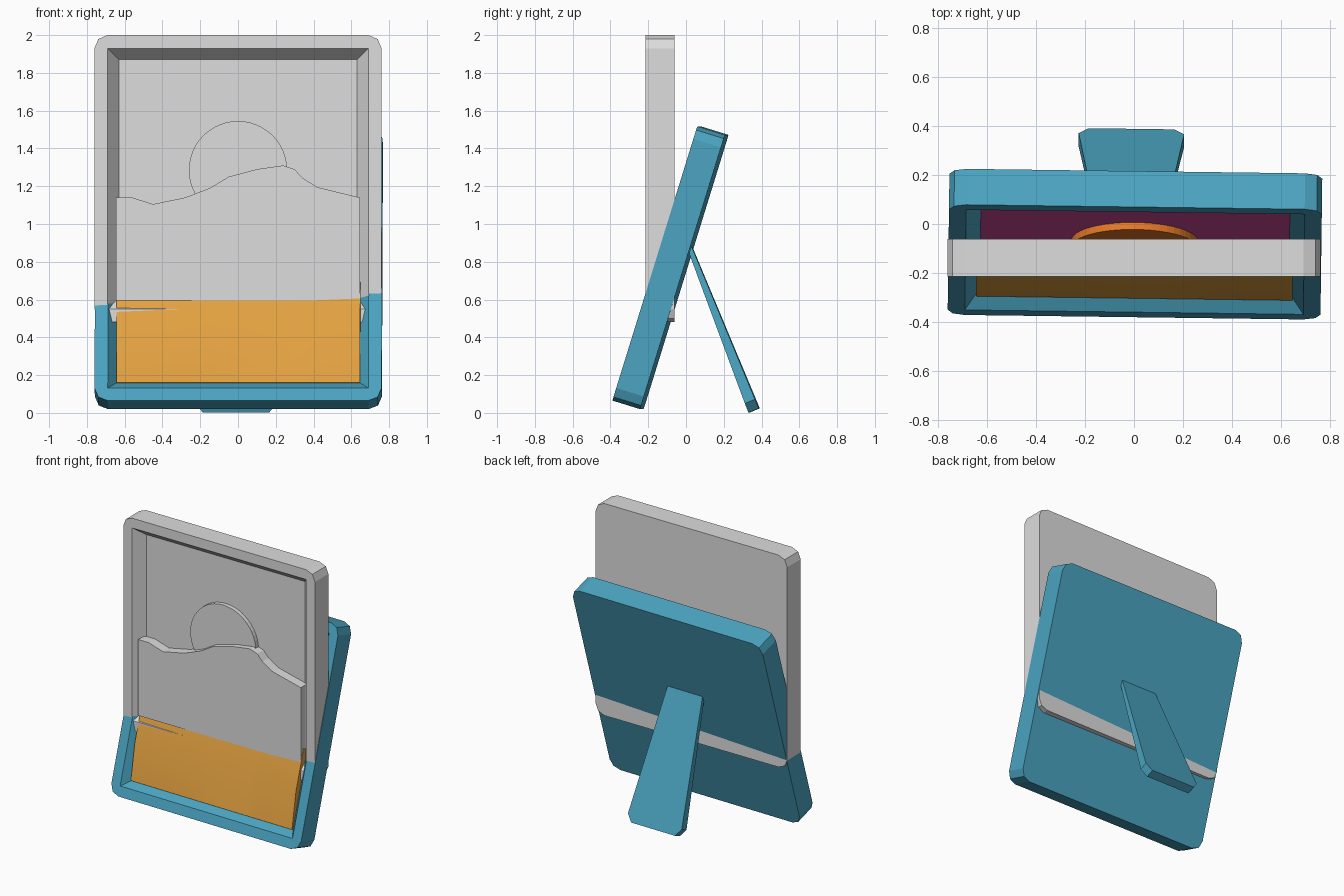
import bpy, bmesh, math
from mathutils import Matrix, Vector

if "Cube" in bpy.data.objects:
    bpy.data.objects.remove(bpy.data.objects["Cube"])


def material(name, rgb):
    m = bpy.data.materials.new(name)
    m.use_nodes = True
    col = [(c / 255) ** 2.2 for c in rgb] + [1]
    m.diffuse_color = col
    m.node_tree.nodes["Principled BSDF"].inputs["Base Color"].default_value = col
    return m


GREY = material("light grey", (220, 220, 220))
BLUE = material("teal blue", (76, 163, 192))
SAND = material("sand orange", (238, 168, 70))
SKY = material("magenta sky", (212, 75, 152))
SUN = material("sun orange", (250, 130, 48))

HALF, TALL, DEEP, RIM, RECESS = 0.76, 1.52, 0.153, 0.07, 0.075


def finish(name, bm, mats, matrix):
    bmesh.ops.recalc_face_normals(bm, faces=bm.faces)
    mesh = bpy.data.meshes.new(name)
    bm.to_mesh(mesh)
    bm.free()
    ob = bpy.data.objects.new(name, mesh)
    for m in mats:
        mesh.materials.append(m)
    bpy.context.collection.objects.link(ob)
    ob.matrix_world = matrix
    return ob


def bridge(bm, a, b):
    for i in range(len(a)):
        j = (i + 1) % len(a)
        bm.faces.new((a[i], a[j], b[j], b[i]))


def ring(bm, points, y):
    return [bm.verts.new((x, y, z)) for x, z in points]


def rounded_outline(r=0.07, steps=2):
    pts = []
    for k, (sx, sz) in enumerate([(1, 1), (-1, 1), (-1, -1), (1, -1)]):
        for s in range(steps + 1):
            a = math.pi / 2 * (k + s / steps)
            pts.append((sx * (HALF - r) + r * math.cos(a),
                        TALL / 2 + sz * (TALL / 2 - r) + r * math.sin(a)))
    return pts


def rectangle(inset):
    x, lo, hi = HALF - inset, inset, TALL - inset
    return [(x, hi), (-x, hi), (-x, lo), (x, lo)]


# Shadow-box frame: rounded slab with a sloped recess and a flat sky panel
def frame(name, body, sky, matrix):
    bm = bmesh.new()
    front, back = (ring(bm, rounded_outline(), y) for y in (0, DEEP))
    lip, floor = ring(bm, rectangle(RIM), 0), ring(bm, rectangle(RIM + 0.06), RECESS)
    bridge(bm, front, back)
    bm.faces.new(back)
    bridge(bm, lip, floor)
    bm.faces.new(floor).material_index = 1
    edges = []
    for loop in (front, lip):
        edges += [bm.edges.get((loop[i - 1], loop[i])) for i in range(len(loop))]
    bmesh.ops.triangle_fill(bm, edges=edges, use_beauty=True)
    finish(name, bm, [body, sky], matrix)


# Sun disc standing out from the sky
def sun(name, mat, matrix):
    bm = bmesh.new()
    circle = [(0.26 * math.cos(i * math.tau / 48), 0.805 + 0.26 * math.sin(i * math.tau / 48))
              for i in range(48)]
    a, b = ring(bm, circle, 0.045), ring(bm, circle, RECESS)
    bridge(bm, a, b)
    bm.faces.new(a)
    bm.faces.new(b)
    finish(name, bm, [mat], matrix)


# Dune slab: x, skyline height and crease height at each station
DUNE = [(-0.645, 0.66, 0.37), (-0.56, 0.66, 0.36), (-0.45, 0.625, 0.36), (-0.28, 0.66, 0.36),
        (-0.15, 0.71, 0.38), (-0.05, 0.77, 0.42), (0.1, 0.81, 0.47), (0.24, 0.83, 0.5),
        (0.3, 0.81, 0.49), (0.34, 0.765, 0.45), (0.42, 0.715, 0.4), (0.645, 0.66, 0.37)]


def dune(name, mat, matrix, low, high):
    bm = bmesh.new()
    rows = []
    for x, top, crease in DUNE:
        section = [(low, 0.115), (high, crease), (high, top), (RECESS, top), (RECESS, 0.115)]
        rows.append([bm.verts.new((x, y, z)) for y, z in section])
    for a, b in zip(rows, rows[1:]):
        bridge(bm, a, b)
    bm.faces.new(rows[0])
    bm.faces.new(rows[-1])
    ob = finish(name, bm, [mat], matrix)
    ob.data.shade_smooth()
    ob.data.set_sharp_from_angle(angle=math.radians(12))


# Easel leg: tapered board with clipped foot corners
def easel_leg(name, mat, matrix):
    foot, top, clip, length = 0.215, 0.14, 0.04, 0.925
    half = [(foot - clip, 0), (foot, clip * 1.3), (top, length)]
    outline = half + [(-x, z) for x, z in reversed(half)]
    bm = bmesh.new()
    back = ring(bm, outline, 0)
    front = [bm.verts.new((x, -0.06 + 0.035 * z / length, z)) for x, z in outline]
    bridge(bm, back, front)
    bm.faces.new(back)
    bm.faces.new(front)
    finish(name, bm, [mat], matrix)


# Upright plain frame
upright = Matrix.Translation((0, -0.214, 0.48))
frame("upright_frame", GREY, GREY, upright)
sun("upright_sun", GREY, upright)
dune("upright_dune", GREY, upright, 0.005, 0.005)

# Leaning coloured frame on its easel leg
yaw = Matrix.Rotation(-0.0132, 4, "Z")
leaning = Matrix.Translation((0, -0.38, 0.065)) @ yaw @ Matrix.Rotation(math.radians(-17.2), 4, "X")
frame("leaning_frame", BLUE, SKY, leaning)
sun("leaning_sun", SUN, leaning)
dune("leaning_dune", SAND, leaning, 0.045, 0.0115)
leg = Matrix.Translation((-0.01, 0.388, 0.024)) @ yaw @ Matrix.Rotation(math.radians(22.6), 4, "X")
easel_leg("easel_leg", BLUE, leg)
